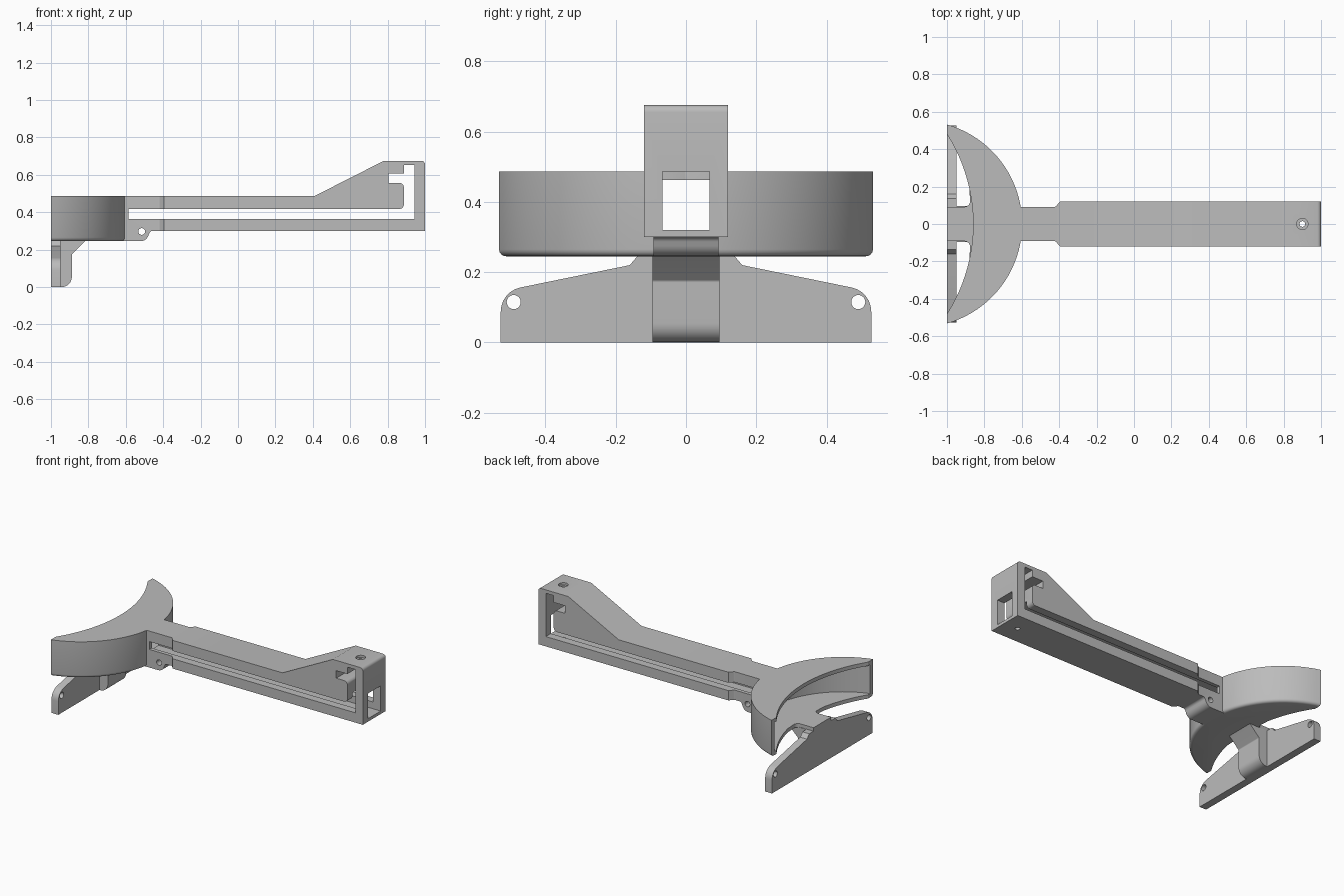
import bpy, bmesh, math
from mathutils import Vector

cube = bpy.data.objects.get("Cube")
if cube:
    bpy.data.objects.remove(cube, do_unlink=True)

grey = bpy.data.materials.new("plain grey")
grey.use_nodes = True
GREY = (0.5, 0.5, 0.5, 1)
grey.diffuse_color = GREY
grey.node_tree.nodes["Principled BSDF"].inputs["Base Color"].default_value = GREY


def outline(points, steps=6):
    """Polygon whose corners are filleted where a third value (radius) is given."""
    result = []
    for i, point in enumerate(points):
        p = Vector(point[:2])
        if len(point) < 3:
            result.append(p)
            continue
        a = (Vector(points[i - 1][:2]) - p).normalized()
        b = (Vector(points[(i + 1) % len(points)][:2]) - p).normalized()
        half = a.angle(b) / 2
        r = point[2]
        centre = p + (a + b).normalized() * r / math.sin(half)
        start = p + a * r / math.tan(half) - centre
        end = p + b * r / math.tan(half) - centre
        whole = start.angle(end)
        for k in range(steps + 1):
            t = k / steps
            result.append(centre + (start * math.sin((1 - t) * whole)
                                    + end * math.sin(t * whole)) / math.sin(whole))
    return result


def arc(cx, radius, limit, count=40):
    """Arc about (cx, 0) from y = -limit to y = +limit."""
    top = math.asin(limit / radius)
    return [(cx + radius * math.cos(top * (2 * k / count - 1)),
             radius * math.sin(top * (2 * k / count - 1))) for k in range(count + 1)]


def circle(x, y, r, count=24):
    return [(x + r * math.cos(math.tau * k / count),
             y + r * math.sin(math.tau * k / count)) for k in range(count)]


PLACE = {"x": lambda a, b, h: (h, a, b),
         "y": lambda a, b, h: (a, h, b),
         "z": lambda a, b, h: (a, b, h)}


def prism(name, points, axis, low, high, round_rule=None, radius=0.02):
    """Outline extruded along an axis; edges matching round_rule are bevelled."""
    bm = bmesh.new()
    pts = outline(points)
    rings = [[bm.verts.new(PLACE[axis](p[0], p[1], h)) for p in pts] for h in (low, high)]
    bm.faces.new(rings[0])
    bm.faces.new(rings[1])
    for i in range(len(pts)):
        bm.faces.new((rings[0][i - 1], rings[0][i], rings[1][i], rings[1][i - 1]))
    bmesh.ops.recalc_face_normals(bm, faces=bm.faces)
    if round_rule:
        edges = [e for e in bm.edges if all(round_rule(v.co) for v in e.verts)]
        bmesh.ops.bevel(bm, geom=edges, offset=radius, segments=4, profile=0.5, affect='EDGES')
    mesh = bpy.data.meshes.new(name)
    bm.to_mesh(mesh)
    bm.free()
    mesh.materials.append(grey)
    obj = bpy.data.objects.new(name, mesh)
    bpy.context.collection.objects.link(obj)
    return obj


def activate(obj):
    bpy.ops.object.select_all(action='DESELECT')
    obj.select_set(True)
    bpy.context.view_layer.objects.active = obj


def cut(obj, *args):
    cutter = prism("cutter", *args)
    cutter.hide_render = True
    activate(obj)
    mod = obj.modifiers.new("cut", 'BOOLEAN')
    mod.operation = 'DIFFERENCE'
    mod.solver = 'EXACT'
    mod.object = cutter
    bpy.ops.object.modifier_apply(modifier=mod.name)
    bpy.data.objects.remove(cutter, do_unlink=True)


def rect(x0, x1, y0, y1):
    return [(x0, y0), (x1, y0), (x1, y1), (x0, y1)]


BOTTOM, TOP = 0.245, 0.487
OUT_C, OUT_R, IN_C, IN_R = -1.151, 0.553, -1.753, 0.893

# Hollow crescent, open on its concave side
crescent = prism("crescent_head",
                 arc(OUT_C, OUT_R, 0.532) + arc(IN_C, IN_R, 0.48)[::-1],
                 "z", BOTTOM, TOP,
                 lambda v: v.z < 0.25 and abs(math.hypot(v.x - OUT_C, v.y) - OUT_R) < 1e-4)
cut(crescent, [(-1.1, -0.5)] + arc(OUT_C, OUT_R - 0.03, 0.5) + [(-1.1, 0.5)],
    "z", BOTTOM + 0.025, TOP - 0.025)
cut(crescent, rect(-0.067, 0.067, 0.32, 0.462), "x", -0.8, -0.5)

# Long arm with raised end and lug under the neck
arm = prism("arm", [(-0.62, BOTTOM), (-0.49, BOTTOM, 0.045), (-0.47, 0.3, 0.02), (1, 0.3),
                    (1, 0.675, 0.02), (0.78, 0.675), (0.41, TOP), (-0.62, TOP)],
            "y", -0.12, 0.12)
for side in (-1, 1):
    cut(arm, [(-0.7, side * 0.092), (-0.42, side * 0.092, 0.01), (-0.395, side * 0.12),
              (-0.395, side * 0.2), (-0.7, side * 0.2)], "z", 0.2, 0.6)
# Side slot that turns up behind the end wall into a hook
cut(arm, [(-0.585, 0.365), (0.945, 0.365), (0.945, 0.652), (0.887, 0.652), (0.887, 0.607),
          (0.805, 0.607), (0.805, 0.557), (0.887, 0.557, 0.025), (0.887, 0.417, 0.025),
          (-0.585, 0.417)], "y", -0.3, 0.3)
# Tunnel along the arm, window in the end wall
cut(arm, rect(-0.067, 0.067, 0.32, 0.462), "x", -0.8, 0.92)
cut(arm, rect(-0.067, 0.067, 0.32, 0.487), "x", 0.9, 1.1)
# Lug hole and countersunk end screw hole
cut(arm, circle(-0.515, 0.297, 0.018), "y", -0.3, 0.3)
cut(arm, circle(0.9, 0, 0.015), "z", 0.2, 0.8)
cut(arm, circle(0.9, 0, 0.03), "z", 0.66, 0.8)

# Tongue joining the crescent floor to the bracket
tongue = prism("tongue", [(-1, -0.092), (-0.874, -0.092, 0.03), (-0.88, -0.18), (-0.84, -0.18),
                          (-0.84, 0.18), (-0.88, 0.18), (-0.874, 0.092, 0.03), (-1, 0.092)],
               "z", BOTTOM, BOTTOM + 0.025)

# Hanging bracket: wide plate and central rib
half = [(0.527, 0), (0.527, 0.145, 0.07), (0.16, 0.22), (0.137, BOTTOM + 0.002)]
plate = prism("bracket_plate", half + [(-p[0],) + p[1:] for p in reversed(half)], "x", -1, -0.95)
for side in (-1, 1):
    cut(plate, circle(side * 0.49, 0.115, 0.02), "x", -1.1, -0.8)
rib = prism("bracket_rib", [(-0.99, 0), (-0.888, 0, 0.055), (-0.888, 0.175, 0.01),
                            (-0.815, 0.247), (-0.99, 0.247)], "y", -0.095, 0.095)

for part in (crescent, arm, tongue, plate, rib):
    activate(part)
    bpy.ops.object.shade_smooth_by_angle(angle=math.radians(30))
